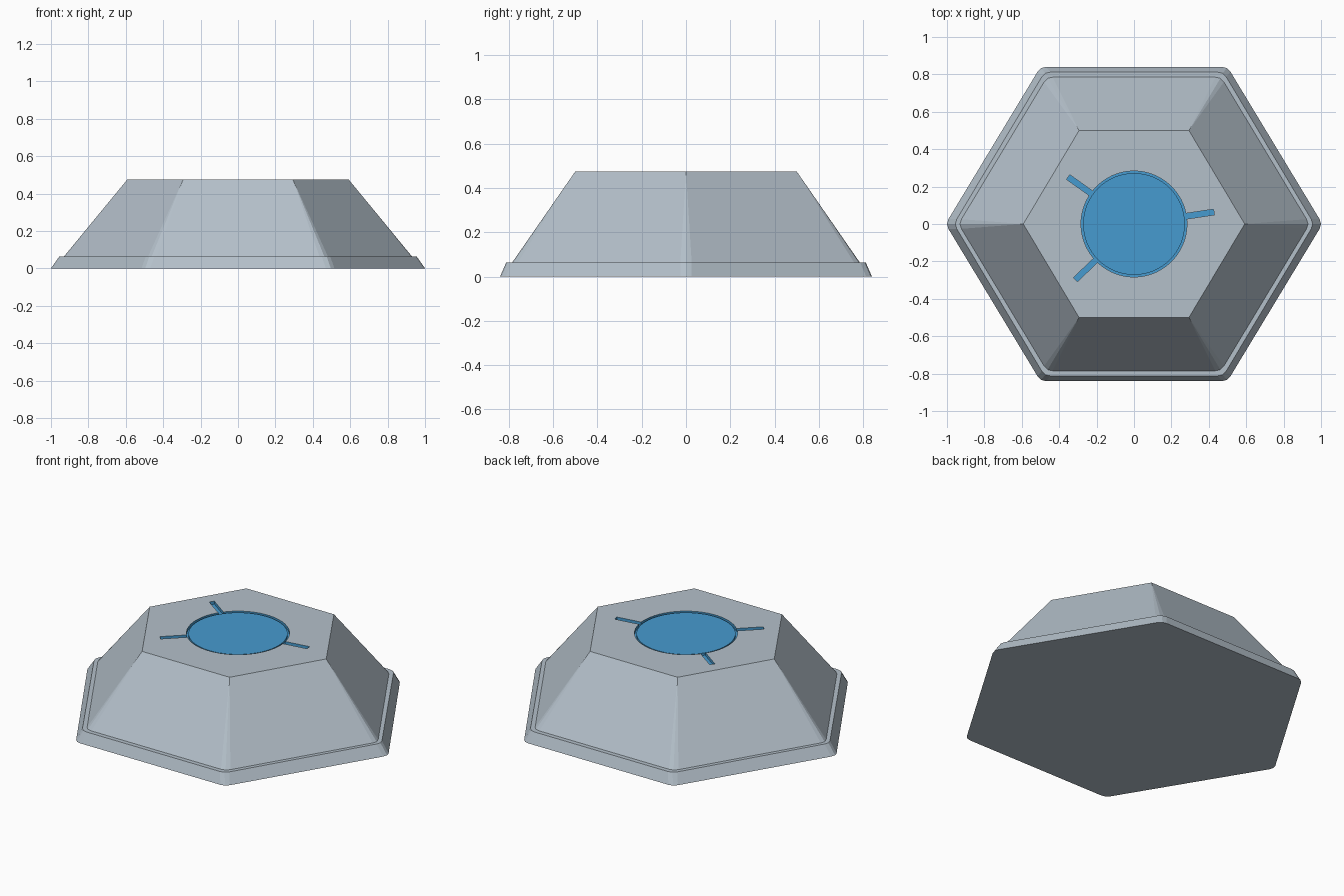
import bpy, bmesh, math
from mathutils import Vector

if "Cube" in bpy.data.objects:
    bpy.data.objects.remove(bpy.data.objects["Cube"])


def material(name, color):
    m = bpy.data.materials.new(name)
    m.diffuse_color = (*color, 1)
    m.use_nodes = True
    m.node_tree.nodes["Principled BSDF"].inputs["Base Color"].default_value = m.diffuse_color
    return m


GREY = material("pale steel", (0.456, 0.527, 0.591))
BLUE = material("signal blue", (0.061, 0.328, 0.631))
TOP = 0.475
DEPTH = 0.018


def hexagon(x, y, cut):
    """Six-sided outline with softly cut corners, three points per corner."""
    h = x * 0.496
    pts = [Vector(p) for p in ((x, 0), (h, y), (-h, y), (-x, 0), (-h, -y), (h, -y))]
    out = []
    for i, p in enumerate(pts):
        a = p + (pts[i - 1] - p).normalized() * cut
        b = p + (pts[(i + 1) % 6] - p).normalized() * cut
        out += [a, (a + 2 * p + b) / 4, b]
    return out


def loft(name, rings, mat_index=0):
    """Closed solid through a stack of (outline, z) rings."""
    bm = bmesh.new()
    loops = [[bm.verts.new((p[0], p[1], z)) for p in outline] for outline, z in rings]
    n = len(loops[0])
    for lo, hi in zip(loops, loops[1:]):
        for i in range(n):
            j = (i + 1) % n
            bm.faces.new((lo[i], lo[j], hi[j], hi[i]))
    bm.faces.new(loops[0][::-1])
    bm.faces.new(loops[-1])
    bmesh.ops.remove_doubles(bm, verts=bm.verts, dist=0.0005)
    bmesh.ops.recalc_face_normals(bm, faces=bm.faces)
    for f in bm.faces:
        f.material_index = mat_index
    me = bpy.data.meshes.new(name)
    bm.to_mesh(me)
    bm.free()
    me.materials.append(GREY)
    me.materials.append(BLUE)
    ob = bpy.data.objects.new(name, me)
    bpy.context.collection.objects.link(ob)
    return ob


# Flanged base and tapering housing as one solid
body = loft("housing", [
    (hexagon(1.008, 0.84, 0.03), 0),
    (hexagon(0.963, 0.812, 0.03), 0.064),
    (hexagon(0.938, 0.785, 0.03), 0.064),
    (hexagon(0.592, 0.5, 0), TOP),
])

# Recess outline: a circle with three thin radial slots
R, TIP, HALF = 0.283, 0.432, 0.015
slots = [math.radians(a) for a in (8.5, 144.5, 223.5)]
half_angle = math.asin(HALF / R)
outline = []
for k, s in enumerate(slots):
    d = Vector((math.cos(s), math.sin(s)))
    side = Vector((-d.y, d.x)) * HALF
    root = d * (R * math.cos(half_angle))
    outline += [root - side, d * TIP - side, d * TIP + side, root + side]
    start = s + half_angle
    end = slots[(k + 1) % 3] + (math.tau if k == 2 else 0) - half_angle
    steps = 24
    for i in range(1, steps):
        a = start + (end - start) * i / steps
        outline.append(Vector((R * math.cos(a), R * math.sin(a))))

# Sink the blue recess into the top
cutter = loft("recess_cutter", [(outline, TOP - DEPTH), (outline, TOP + 0.1)], 1)
cutter.hide_render = True
mod = body.modifiers.new("recess", "BOOLEAN")
mod.operation = "DIFFERENCE"
mod.solver = "EXACT"
mod.object = cutter
bpy.context.view_layer.objects.active = body
bpy.ops.object.modifier_apply(modifier=mod.name)
bpy.data.objects.remove(cutter)

# Round blue lid sitting in the recess
circle = [(0.272 * math.cos(math.tau * i / 64), 0.272 * math.sin(math.tau * i / 64))
          for i in range(64)]
lid = loft("round_lid", [(circle, TOP - DEPTH - 0.002), (circle, TOP - 0.004)], 1)
